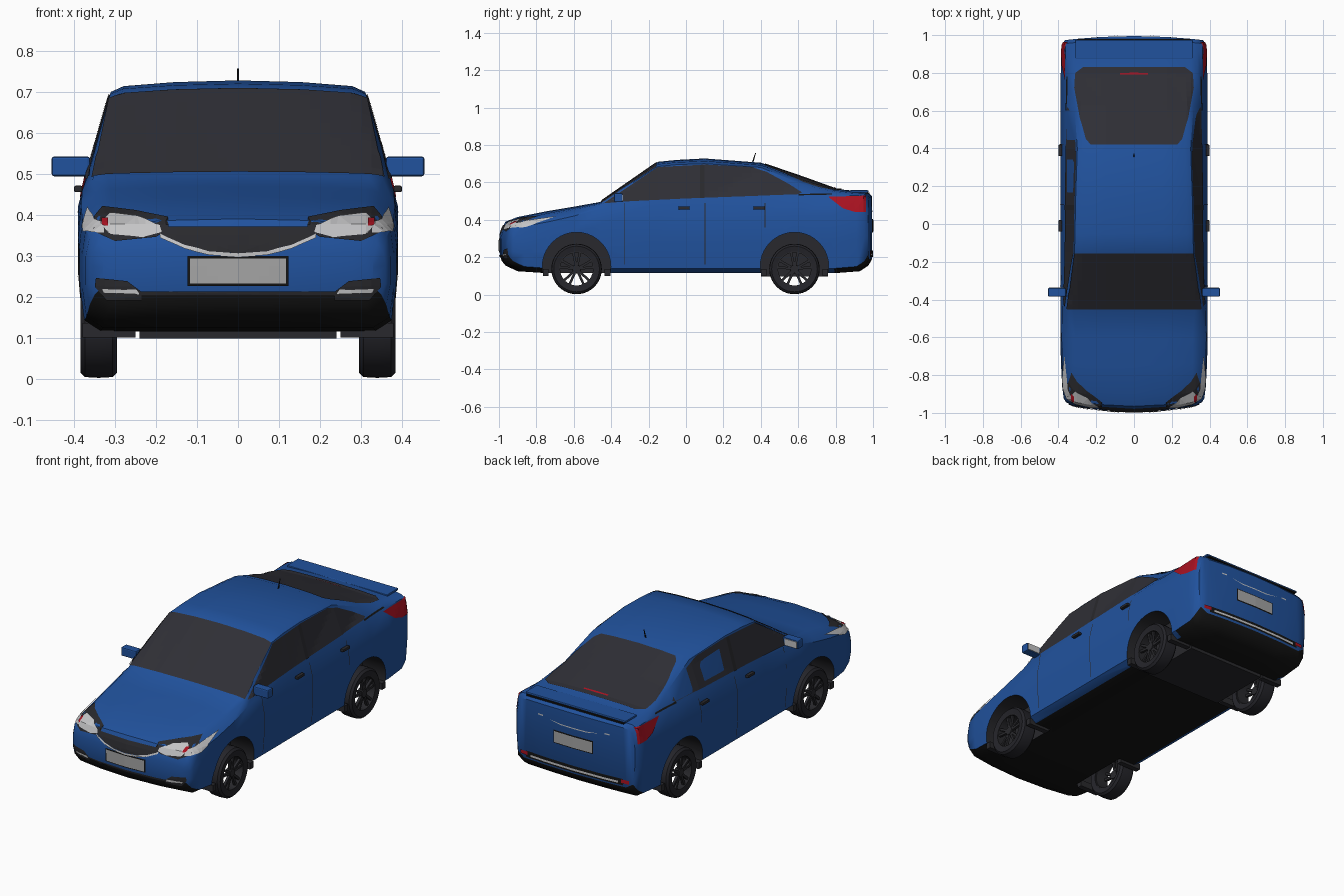
import bpy, bmesh, math
from mathutils import Vector, Matrix
from mathutils.bvhtree import BVHTree

if "Cube" in bpy.data.objects:
    bpy.data.objects.remove(bpy.data.objects["Cube"], do_unlink=True)


def material(name, r, g, b):
    m = bpy.data.materials.new(name)
    m.use_nodes = True
    m.diffuse_color = (r, g, b, 1)
    m.node_tree.nodes["Principled BSDF"].inputs["Base Color"].default_value = (r, g, b, 1)
    return m


BLUE = material("blue paint", .015, .085, .34)
GLASS = material("dark glass", .028, .028, .036)
BLACK = material("matte black", .007, .007, .007)
TRIM = material("dark trim", .022, .022, .026)
RUBBER = material("tyre rubber", .018, .018, .023)
SILVER = material("silver", .55, .55, .56)
RED = material("red lamp", .4, .006, .015)
PLATE = material("plate grey", .38, .38, .38)


def finish(name, bm, mats, recalc=True):
    if recalc:
        bmesh.ops.recalc_face_normals(bm, faces=bm.faces[:])
    me = bpy.data.meshes.new(name)
    bm.to_mesh(me)
    bm.free()
    for m in mats:
        me.materials.append(m)
    ob = bpy.data.objects.new(name, me)
    bpy.context.collection.objects.link(ob)
    return ob


def smooth(ob, angle=35):
    bpy.ops.object.select_all(action='DESELECT')
    ob.select_set(True)
    bpy.context.view_layer.objects.active = ob
    bpy.ops.object.shade_smooth_by_angle(angle=math.radians(angle))


def mirror(ob):
    ob.modifiers.new("mirror", 'MIRROR')
    return ob


def box(name, centre, size, mat, bevel=0):
    bm = bmesh.new()
    bmesh.ops.create_cube(bm, size=1, matrix=Matrix.Translation(centre) @ Matrix.Diagonal((*size, 1)))
    ob = finish(name, bm, [mat])
    if bevel:
        b = ob.modifiers.new("bevel", 'BEVEL')
        b.width, b.segments = bevel, 2
    return ob


# Body shell: station, half width, bottom, belt height, belt width, roof edge width, edge height, crown
STATIONS = [
    (-.995, .33, .21, .29, .33, .31, .30, .315),
    (-.985, .36, .18, .31, .355, .34, .33, .35),
    (-.965, .372, .155, .345, .362, .34, .365, .39),
    (-.9, .38, .125, .365, .372, .34, .395, .415),
    (-.75, .387, .115, .39, .38, .345, .425, .445),
    (-.6, .39, .115, .42, .383, .345, .455, .47),
    (-.46, .39, .115, .46, .38, .355, .485, .495),
    (-.15, .39, .115, .5, .365, .315, .685, .71),
    (-.05, .39, .115, .5, .365, .312, .695, .72),
    (.1, .39, .115, .505, .365, .31, .7, .728),
    (.4, .39, .115, .515, .365, .3, .68, .705),
    (.62, .39, .115, .525, .362, .315, .59, .63),
    (.8, .388, .115, .528, .36, .335, .55, .565),
    (.93, .385, .125, .53, .362, .335, .54, .552),
    (.975, .38, .155, .525, .365, .34, .538, .545),
    (.995, .365, .19, .5, .35, .33, .515, .525)]


def section(s, w, zb, zs, wb, wt, ze, zt):
    h = zs - zb
    half = [(0, zb), (w * .5, zb), (w - .05, zb), (w - .01, zb + .025), (w, zb + .4 * h),
            (w, zb + .75 * h), (wb, zs), (wt, ze), (wt * .9, ze + .5 * (zt - ze)),
            (wt * .5, ze + .85 * (zt - ze)), (0, zt)]
    ring = half + [(-x, z) for x, z in half[-2:0:-1]]
    # Bow the nose and tail in plan
    bow = .05 * max(0, -s - .6) / .4 - .025 * max(0, s - .7) / .3
    return [(x, s + bow * (x / .39) ** 2, z) for x, z in ring]


bm = bmesh.new()
rings = [[bm.verts.new(p) for p in section(*st)] for st in STATIONS]
n = len(rings[0])
for a, b in zip(rings, rings[1:]):
    for i in range(n):
        j = (i + 1) % n
        f = bm.faces.new((a[i], a[j], b[j], b[i]))
        k = min(i, n - 1 - i)
        f.material_index = int(k < 2 or (k == 2 and abs(a[0].co.y + b[0].co.y) > 1.6))
for ring in (rings[0], rings[-1]):
    top = n // 2
    for side in (1, -1):
        for i in range(top // 2):
            ids = [i, i + 1, top - i - 1, top - i]
            vs = list(dict.fromkeys(ring[side * k % n] for k in ids))
            bm.faces.new(vs)
bmesh.ops.recalc_face_normals(bm, faces=bm.faces[:])
bvh = BVHTree.FromBMesh(bm)
body = finish("body_shell", bm, [BLUE, BLACK, TRIM])

# Wheel wells
AXLES = (-.585, .58)
for y in AXLES:
    for side in (1, -1):
        bm = bmesh.new()
        turn = Matrix.Translation((side * .36, y, .15)) @ Matrix.Rotation(math.pi / 2, 4, 'Y')
        bmesh.ops.create_cone(bm, cap_ends=True, segments=40, radius1=.183, radius2=.183, depth=.24, matrix=turn)
        for f in bm.faces:
            f.material_index = 2
        cutter = finish("well_cutter", bm, [BLUE, BLACK, TRIM])
        cutter.hide_render = True
        cut = body.modifiers.new("well", 'BOOLEAN')
        cut.operation, cut.solver, cut.object = 'DIFFERENCE', 'EXACT', cutter
        bpy.context.view_layer.objects.active = body
        bpy.ops.object.modifier_apply(modifier=cut.name)
        bpy.data.objects.remove(cutter, do_unlink=True)
smooth(body)

# Thin panels laid on the shell, drawn in one plane and projected along an axis
AIM = {
    "front": (lambda a, b: Vector((a, -2, b)), Vector((0, 1, 0))),
    "back": (lambda a, b: Vector((a, 2, b)), Vector((0, -1, 0))),
    "top": (lambda a, b: Vector((a, b, 2)), Vector((0, 0, -1))),
    "side": (lambda a, b: Vector((2, a, b)), Vector((-1, 0, 0)))}


def panel(name, pts, aim, mat, lift=.004, both=False):
    place, ray = AIM[aim]
    bm = bmesh.new()
    face = bm.faces.new([bm.verts.new(place(*p)) for p in pts])
    face.normal_update()
    if face.normal.dot(ray) > 0:
        face.normal_flip()
    bmesh.ops.triangulate(bm, faces=[face])
    for axis in range(3):
        if ray[axis]:
            continue
        normal = Vector([float(k == axis) for k in range(3)])
        for k in range(-40, 41):
            bmesh.ops.bisect_plane(bm, geom=bm.verts[:] + bm.edges[:] + bm.faces[:],
                                   plane_co=normal * k * .025, plane_no=normal)
    lost = []
    for v in bm.verts:
        hit, no, _, _ = bvh.ray_cast(v.co, ray)
        if hit is None:
            lost.append(v)
        else:
            v.co = hit + no * lift
    bmesh.ops.delete(bm, geom=lost, context='VERTS')
    ob = finish(name, bm, [mat], recalc=False)
    return mirror(ob) if both else ob


def whole(half):
    return half + [(-a, b) for a, b in reversed(half)]


def rect(a, b, c, d):
    return [(a, c), (b, c), (b, d), (a, d)]


# Glass
panel("windscreen", whole([(.354, -.45), (.315, -.155)]), "top", GLASS)
panel("rear_window", whole([(.23, .42), (.255, .45), (.285, .56), (.315, .72), (.31, .8), (.27, .83)]), "top", GLASS)
panel("side_windows", [(-.44, .487), (-.15, .681), (.1, .694), (.35, .681), (.43, .655), (.55, .59), (.62, .545),
                       (.6, .535), (0, .513), (-.3, .498)], "side", GLASS, both=True)
panel("door_pillars", rect(.075, .1, .515, .69), "side", TRIM, .006, True)
panel("waist_seals", [(.6, .528), (.78, .532), (.78, .538), (.6, .536)], "side", BLACK, both=True)
panel("high_brake_lamp", rect(-.075, .075, .79, .8), "top", RED, .007)

# Doors
for y in (-.33, .1, .42):
    panel("door_seam", rect(y, y + .004, .36 if y > .3 else .16, .49), "side", TRIM, .002, True)
for y in (-.01, .39):
    mirror(box("door_handles", (.39, y, .463), (.02, .06, .016), TRIM, .004))

# Front end
smile = [(.19, .352), (.13, .325), (.07, .311), (0, .306)]
curve = smile + [(-x, z) for x, z in smile[-2::-1]]
panel("grille", [(-.18, .37), (.18, .37)] + curve, "front", TRIM)
panel("grille_chrome", curve + [(x, z - .009) for x, z in reversed(curve)], "front", SILVER, .006)
panel("headlight_housings", [(.17, .36), (.17, .392), (.25, .408), (.33, .418), (.348, .395), (.355, .36),
                             (.3, .335), (.2, .345)], "front", TRIM, both=True)
panel("headlight_lenses", [(.185, .355), (.19, .372), (.245, .392), (.31, .4), (.335, .375), (.31, .35),
                           (.23, .343)], "front", SILVER, .007, True)
panel("headlight_wings", [(-.95, .352), (-.93, .375), (-.83, .396), (-.69, .416), (-.78, .385), (-.86, .36)],
      "side", SILVER, .006, True)
panel("marker_lamps", rect(.314, .33, .37, .386), "front", RED, .009, True)
panel("fog_housings", [(.235, .192), (.235, .212), (.27, .238), (.345, .246), (.348, .225), (.32, .192)],
      "front", TRIM, both=True)
panel("fog_lamps", [(.24, .208), (.245, .217), (.33, .22), (.325, .211)], "front", SILVER, .007, True)
panel("bumper_lip", rect(-.25, .25, .203, .213), "front", TRIM)

# Number plates
for aim, low in (("front", .23), ("back", .335)):
    panel(aim + "_plate_frame", rect(-.123, .123, low - .004, low + .069), aim, BLACK)
    panel(aim + "_plate", rect(-.117, .117, low + .002, low + .063), aim, PLATE, .007)

# Rear end
panel("tail_lamps", [(.76, .522), (.96, .528), (.96, .44), (.9, .442), (.84, .46)], "side", RED, both=True)
panel("boot_chrome", whole([(.16, .456), (.08, .447), (.16, .45), (.08, .441)][:2]) +
      [(-.08, .441), (.08, .441)], "back", SILVER)
panel("boot_badges", rect(.19, .22, .46, .467), "back", SILVER, both=True)
panel("bumper_slot", rect(-.3, .3, .2, .235), "back", BLACK)
panel("bumper_strip", rect(-.27, .27, .209, .22), "back", SILVER, .006)
panel("reflectors", rect(.29, .335, .212, .232), "back", RED, .006, True)
box("boot_spoiler", (0, .925, .552), (.62, .1, .012), BLUE, .004)
box("spoiler_shadow_gap", (0, .965, .543), (.6, .03, .008), BLACK)

# Wing mirrors
mirror(box("wing_mirrors", (.408, -.362, .518), (.094, .046, .048), BLUE, .006))
mirror(box("mirror_glass", (.412, -.338, .518), (.076, .006, .036), SILVER))

# Aerial
bm = bmesh.new()
bmesh.ops.create_cone(bm, cap_ends=True, segments=8, radius1=.004, radius2=.002, depth=.06,
                      matrix=Matrix.Translation((0, .363, .728)) @ Matrix.Rotation(-.3, 4, 'X'))
finish("aerial", bm, [BLACK])

# Underside
box("rear_subframe", (0, .58, .118), (.48, .36, .04), TRIM)
for y in AXLES:
    for end in (-.165, .165):
        mirror(box("well_liners", (.315, y + end, .118), (.13, .03, .036), TRIM))


# Wheels
def lathe(bm, profile, segs=40):
    rows = []
    for k in range(segs):
        t = math.tau * k / segs
        rows.append([bm.verts.new((x, r * math.cos(t), r * math.sin(t))) for r, x in profile])
    m = len(profile)
    for k in range(segs):
        a, b = rows[k], rows[(k + 1) % segs]
        for i in range(m):
            bm.faces.new((a[i], a[(i + 1) % m], b[(i + 1) % m], b[i]))


for y, label in zip(AXLES, ("front", "rear")):
    for side, hand in ((1, "left"), (-1, "right")):
        bm = bmesh.new()
        lathe(bm, [(.094, -.04), (.122, -.045), (.133, -.034), (.135, 0), (.133, .034), (.122, .045), (.094, .04)])
        tyre = finish(f"{label}_{hand}_tyre", bm, [RUBBER])
        bm = bmesh.new()
        lathe(bm, [(.097, -.036), (.097, .04), (.088, .04), (.088, -.036)])
        bmesh.ops.create_cone(bm, cap_ends=True, segments=20, radius1=.024, radius2=.022, depth=.03,
                              matrix=Matrix.Translation((.022, 0, 0)) @ Matrix.Rotation(math.pi / 2, 4, 'Y'))
        for k in range(5):
            for lean in (-.2, .2):
                spin = Matrix.Rotation(math.tau * k / 5 + lean, 4, 'X')
                bmesh.ops.create_cube(bm, size=1, matrix=spin @ Matrix.Translation((.026, 0, .054))
                                      @ Matrix.Diagonal((.014, .013, .074, 1)))
        rim = finish(f"{label}_{hand}_rim", bm, [TRIM])
        for ob in (tyre, rim):
            smooth(ob)
            ob.location = (side * .34, y, .137)
            ob.rotation_euler.z = 0 if side > 0 else math.pi
